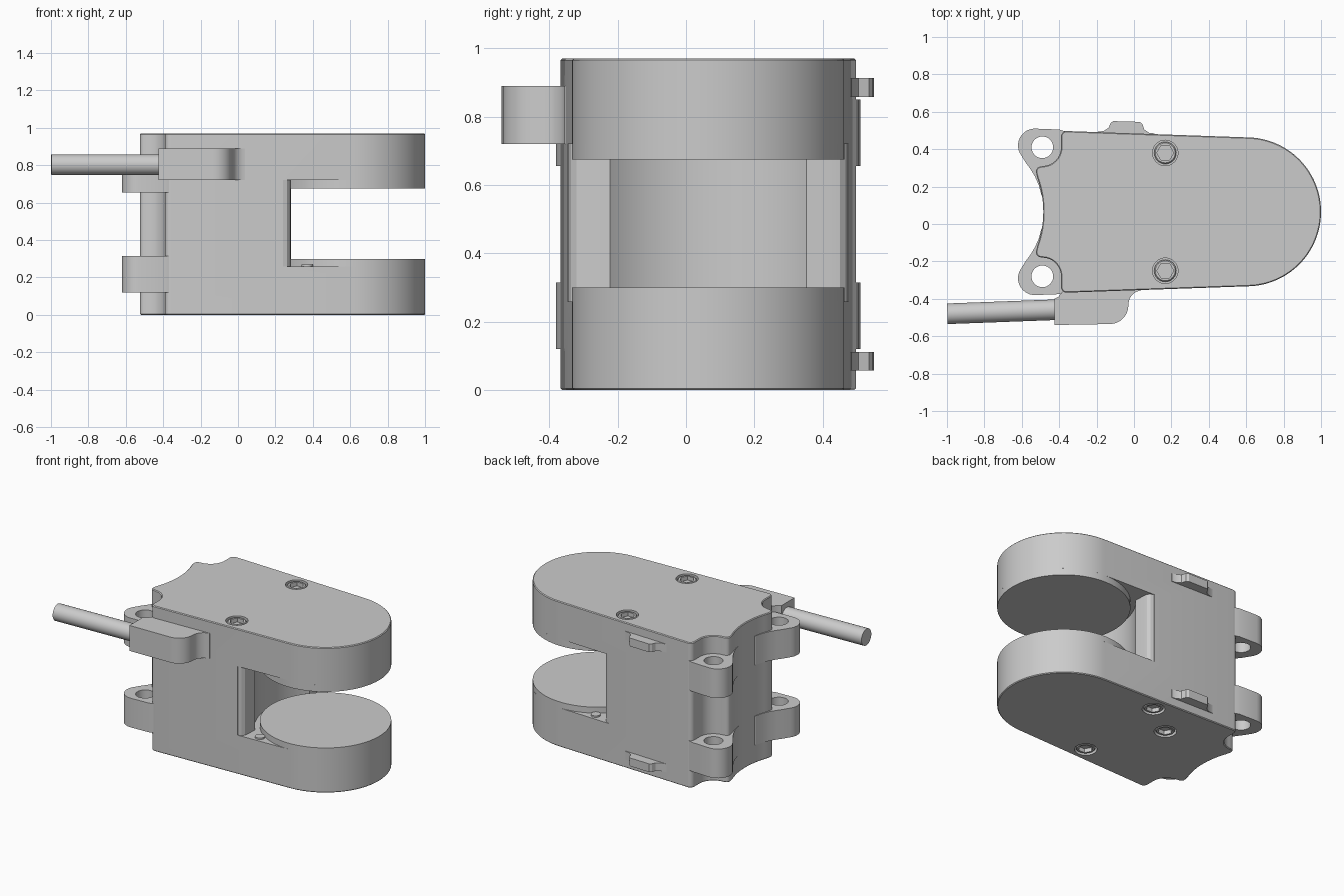
import bpy, bmesh
from math import pi, cos, sin, radians
from mathutils import Vector

cube = bpy.data.objects.get("Cube")
if cube:
    bpy.data.objects.remove(cube, do_unlink=True)

AXIS_Y = 0.065            # the housing is symmetric about this y
HEIGHT = 0.97
PAD = (0.602, 0.398)      # pad centre x and radius
EAR = (-0.49, 0.345)      # lug hole x and offset from the axis

grey = bpy.data.materials.new("Light grey")
grey.use_nodes = True
grey.diffuse_color = (0.6, 0.6, 0.6, 1)
grey.node_tree.nodes["Principled BSDF"].inputs["Base Color"].default_value = (0.6, 0.6, 0.6, 1)


def arc(cx, cy, r, a0, a1, n):
    """Points on an arc, angles in degrees."""
    angles = [radians(a0 + (a1 - a0) * i / n) for i in range(n + 1)]
    return [(cx + r * cos(a), cy + r * sin(a)) for a in angles]


def mirrored(half):
    """Close a half outline (offsets from the axis) into a full one."""
    full = half + [(x, -v) for x, v in reversed(half) if abs(v) > 1e-5]
    return [(x, AXIS_Y + v) for x, v in full]


def prism(name, pts, z0, z1, chamfer=0):
    """Extrude a flat outline from z0 to z1."""
    bm = bmesh.new()
    face = bm.faces.new([bm.verts.new((x, y, z0)) for x, y in pts])
    ext = bmesh.ops.extrude_face_region(bm, geom=[face])["geom"]
    for v in ext:
        if isinstance(v, bmesh.types.BMVert):
            v.co.z = z1
    bmesh.ops.recalc_face_normals(bm, faces=bm.faces)
    if chamfer:
        rim = [e for e in bm.edges if abs(e.verts[0].co.z - e.verts[1].co.z) < 1e-6]
        bmesh.ops.bevel(bm, geom=rim, offset=chamfer, segments=1, affect='EDGES')
    mesh = bpy.data.meshes.new(name)
    bm.to_mesh(mesh)
    bm.free()
    mesh.materials.append(grey)
    ob = bpy.data.objects.new(name, mesh)
    bpy.context.collection.objects.link(ob)
    return ob


def disc(name, x, y, r, z0, z1, sides=32, chamfer=0):
    return prism(name, arc(x, y, r, 0, 360 - 360 / sides, sides - 1), z0, z1, chamfer)


def activate(ob):
    bpy.ops.object.select_all(action='DESELECT')
    ob.select_set(True)
    bpy.context.view_layer.objects.active = ob


def cut(ob, cutter):
    """Subtract the cutter and throw it away."""
    activate(ob)
    mod = ob.modifiers.new("Cut", 'BOOLEAN')
    mod.operation, mod.solver, mod.object = 'DIFFERENCE', 'EXACT', cutter
    bpy.ops.object.modifier_apply(modifier=mod.name)
    bpy.data.objects.remove(cutter, do_unlink=True)


parts = []

# Housing: concave tail, notches around the lugs, round nose
outline = arc(-1.018, 0, 0.533, 0, 20, 8)
outline += arc(-0.497, 0.216, 0.027, 190, 105, 4)
outline += arc(EAR[0], EAR[1], 0.1, -85, 0, 10)
outline += arc(-0.36, 0.402, 0.03, 180, 88, 6)
outline += arc(PAD[0], 0, PAD[1], 88, 0, 32)
housing = prism("housing", mirrored(outline), 0, HEIGHT, 0.005)
parts.append(housing)

# Gap between the two arms, with a cylindrical hollow behind the pads
gap = [(1.2, 0.6), (0.24, 0.6), (0.24, 0.409), (0.262, 0.402), (0.276, 0.385), (0.28, 0.36)]
gap += arc(PAD[0], 0, 0.43, 138, 180, 14)
cut(housing, prism("gap_cutter", mirrored(gap), 0.26, 0.72))

# Round pads facing each other and small buttons on the lower ledge
for name, z0, z1 in (("lower_pad", 0.26, 0.30), ("upper_pad", 0.675, 0.72)):
    parts.append(disc(name, PAD[0], AXIS_Y, PAD[1], z0, z1, 128))
for side in (-1, 1):
    parts.append(disc("ledge_button", 0.37, AXIS_Y + side * 0.36, 0.03, 0.255, 0.27, 20))

# Recessed socket screws: two on top, three underneath
screws = [(0.167, 0.38, 1), (0.167, -0.25, 1), (0.167, 0.38, 0), (0.167, -0.25, 0), (-0.06, 0.22, 0)]
for x, y, top in screws:
    face, inward = (HEIGHT, -1) if top else (0, 1)
    span = lambda a, b: sorted((face + inward * a, face + inward * b))
    cut(housing, disc("recess_cutter", x, y, 0.068, *span(-0.05, 0.035)))
    head = disc("screw_head", x, y, 0.059, *span(0.004, 0.05), chamfer=0.006)
    cut(head, disc("socket_cutter", x, y, 0.045, *span(-0.05, 0.03), sides=6))
    parts.append(head)

# Four mounting lugs with through holes
lug = [(-0.35, 0.425), (-0.40, 0.44)] + arc(-0.53, 0.355, 0.09, 90, 215, 14)
lug += [(-0.578, 0.262), (-0.553, 0.228), (-0.53, 0.19), (-0.51, 0.145), (-0.495, 0.09), (-0.45, 0.05)]
lug += [(-0.45, 0.235)] + arc(EAR[0], EAR[1], 0.11, -60, 0, 6)
for side in (-1, 1):
    for z0 in (0.12, 0.655):
        pts = [(x, AXIS_Y + side * v) for x, v in lug]
        ob = prism("mounting_lug", pts, z0, z0 + 0.195)
        cut(ob, disc("hole_cutter", EAR[0], AXIS_Y + side * EAR[1], 0.058, z0 - 0.1, z0 + 0.3))
        parts.append(ob)

# Cable outlet block on the front
block = [(-0.36, -0.3), (-0.38, -0.36), (-0.405, -0.39), (-0.425, -0.40), (-0.425, -0.54), (-0.14, -0.535)]
block += arc(-0.13, -0.435, 0.1, -85, -10, 8)
block += arc(0.045, -0.43, 0.075, 165, 95, 6) + [(0.04, -0.3)]
parts.append(prism("cable_block", block, 0.72, 0.89))

# Cable
start, end = Vector((-0.38, -0.457, 0.803)), Vector((-0.998, -0.48, 0.803))
cable = disc("cable", 0, 0, 0.055, 0, (end - start).length, 32)
cable.location = start
cable.rotation_euler = (end - start).to_track_quat('Z', 'Y').to_euler()
parts.append(cable)

# Small clip tabs on the back
tab = [(-0.21, 0.46), (-0.20, 0.492), (-0.16, 0.498), (-0.135, 0.515), (-0.125, 0.54), (-0.11, 0.55),
       (0.03, 0.546), (0.045, 0.535), (0.055, 0.505), (0.08, 0.488), (0.11, 0.484), (0.11, 0.46)]
for z0 in (0.057, 0.858):
    parts.append(prism("clip_tab", tab, z0, z0 + 0.055))

# Smooth the curves, keep the edges crisp
for ob in parts:
    activate(ob)
    bpy.ops.object.shade_smooth_by_angle(angle=radians(30))
